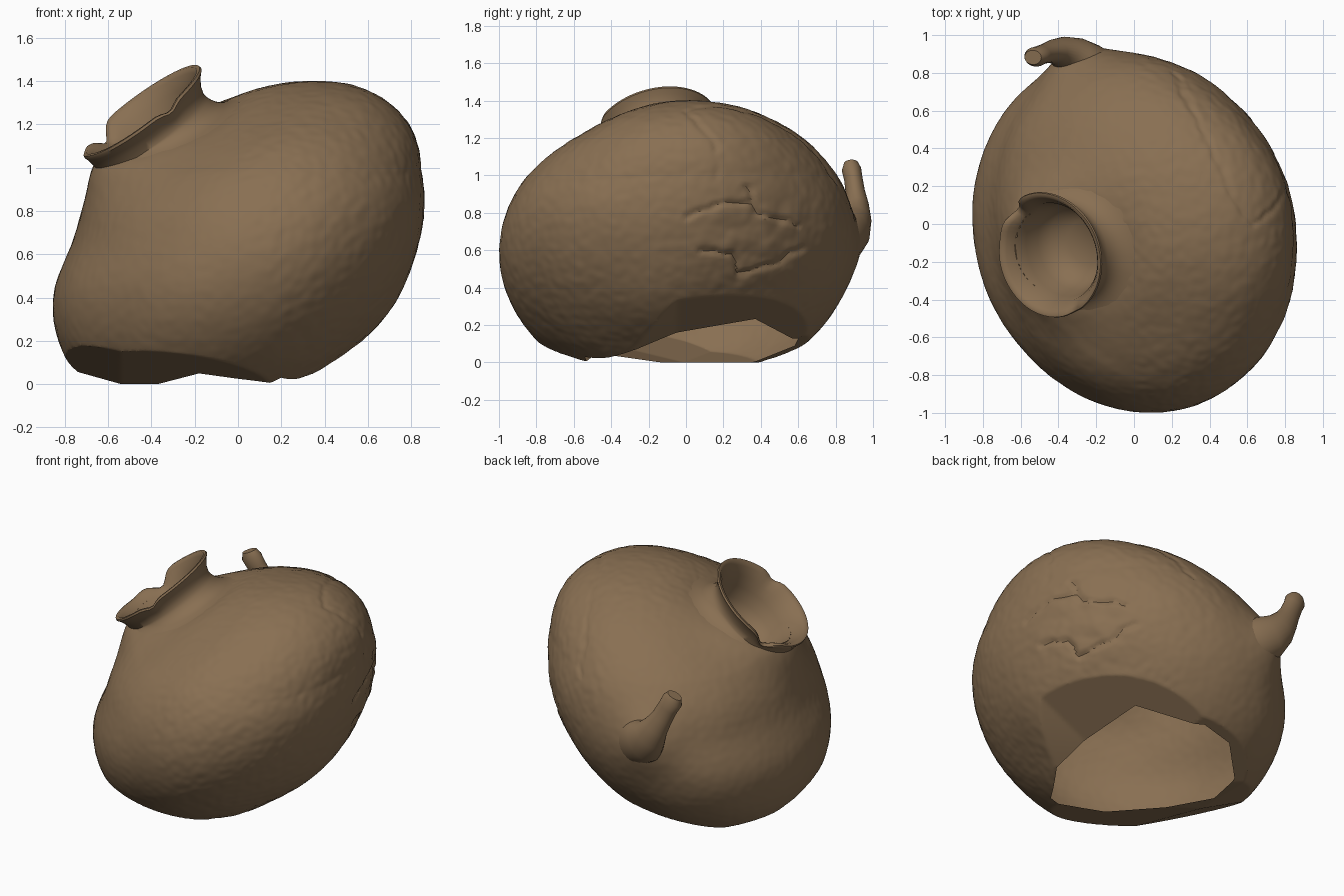
import bpy, bmesh, math
from mathutils import Vector, noise
from mathutils.bvhtree import BVHTree

if "Cube" in bpy.data.objects:
    bpy.data.objects.remove(bpy.data.objects["Cube"])

clay = bpy.data.materials.new("brown clay")
clay.diffuse_color = (0.25, 0.16, 0.085, 1)
clay.use_nodes = True
clay.node_tree.nodes["Principled BSDF"].inputs["Base Color"].default_value = clay.diffuse_color


def finish(bm, name, angle=35):
    me = bpy.data.meshes.new(name)
    bm.to_mesh(me)
    bm.free()
    ob = bpy.data.objects.new(name, me)
    bpy.context.collection.objects.link(ob)
    me.materials.append(clay)
    bpy.ops.object.select_all(action='DESELECT')
    ob.select_set(True)
    bpy.context.view_layer.objects.active = ob
    bpy.ops.object.shade_smooth_by_angle(angle=math.radians(angle))
    return ob


def loft(rings, name):
    bm = bmesh.new()
    loops = [[bm.verts.new(p) for p in r] for r in rings]
    n = len(loops[0])
    for a, b in zip(loops, loops[1:]):
        for i in range(n):
            j = (i + 1) % n
            bm.faces.new((a[i], a[j], b[j], b[i]))
    bm.faces.new(loops[-1])
    bmesh.ops.recalc_face_normals(bm, faces=bm.faces)
    return finish(bm, name, 50)


def floor_z(x, y):
    # broken underside: rises towards the back right, the front left and the left
    b = 0.59 * x + 0.81 * y
    side = min(1, max(0, 2 * (y + 0.55)))
    return (0.28 * max(0, b) + 0.33 * max(0, x) * side
            + 0.3 * max(0, -b - 0.33) + 0.28 * max(0, -x - 0.54))


def seg_dist(p, a, b):
    d = b - a
    t = max(0, min(1, (p - a).dot(d) / d.length_squared))
    return (p - a - d * t).length


def gauss(d, s):
    return math.exp(-(d / s) ** 2)


# neck frame
rim_c = Vector((-0.45, -0.165, 1.265))
axis = Vector((-0.59, -0.2, 0.78)).normalized()
u = (Vector((1, 0, 0)) - axis * axis.x).normalized()
w = axis.cross(u)

# cracks, drawn from above (xy) and from the right (yz)
top_cracks = [[(0.22, 0.8), (0.33, 0.55), (0.45, 0.3), (0.53, 0.12), (0.62, 0.0), (0.72, 0.07), (0.78, 0.16)]]
side_cracks = [[(0.0, 1.05), (0.2, 1.03), (0.32, 0.95), (0.38, 0.8), (0.6, 0.74)],
               [(0.07, 0.6), (0.25, 0.58), (0.28, 0.47), (0.45, 0.52), (0.62, 0.6)],
               [(0.0, 0.78), (0.2, 0.85), (0.36, 0.85)]]


def crack_depth(p):
    q, lines, depth = None, (), 0
    if p.z > 0.95 and p.x > 0.1:
        q, lines, depth = Vector((p.x, p.y)), top_cracks, 0.008
    elif p.x > 0.4:
        q, lines, depth = Vector((p.y, p.z)), side_cracks, 0.014
    if q:
        q += Vector((noise.noise(p * 14), noise.noise(p * 14 + Vector((9, 0, 0))))) * 0.02
    best = 0
    for line in lines:
        for a, b in zip(line, line[1:]):
            best = max(best, depth * max(0, 1 - seg_dist(q, Vector(a), Vector(b)) / 0.025))
    return best


# body: a tilted ellipsoid with worn surface
bm = bmesh.new()
bmesh.ops.create_icosphere(bm, subdivisions=7, radius=1)
centre = Vector((0, -0.045, 0.62))
for v in bm.verts:
    s = v.co.copy()
    p = Vector((0.86 * s.x,
                -0.093 * s.x + 0.949 * s.y,
                0.2326 * s.x + 0.0544 * s.y + 0.742 * s.z)) + centre
    p.x += 0.2 * max(0, p.z - 1.0)
    if p.x < 0:
        p.x *= 1 - 0.055 * gauss(p.z - 0.66, 0.17)
    # front of the top slopes away sooner
    if p.y < 0:
        p.z -= 0.04 * gauss(p.y + 0.6, 0.3) * min(1, max(0, (p.z - 0.75) / 0.3))
    out = (p - centre).normalized()
    rough = 0.003 if p.x + p.z * 0.3 > 0.3 else 0.0015
    bump = rough * noise.noise(p * 22) + 0.004 * noise.noise(p * 4)
    if p.x > 0.4:
        d = ((p.y - 0.38) / 0.3) ** 2 + ((p.z - 0.68) / 0.25) ** 2
        bump += 0.015 * math.exp(-d) * noise.noise(p * 9)
    # swellings at the upper right, lower right and under the handle
    bump += 0.025 * gauss((p - Vector((0.66, 0.25, 1.13))).length, 0.35)
    bump += 0.025 * gauss((p - Vector((0.69, -0.1, 0.33))).length, 0.25)
    bump += 0.07 * gauss((p - Vector((-0.31, 0.84, 0.67))).length, 0.17)
    # shoulder rises to the neck on the left and dips on the right
    r = p - rim_c
    h = r.dot(axis)
    if h > -0.6:
        radial = r - axis * h
        left = 0.5 - 0.5 * radial.dot(u) / max(radial.length, 1e-6)
        p += axis * ((0.11 * left - 0.03) * gauss(max(0, radial.length - 0.3), 0.14))
    p += out * (bump - crack_depth(p))
    p.z = max(p.z, floor_z(p.x, p.y))
    v.co = p
body_tree = BVHTree.FromBMesh(bm)

# open hole in the underside, cut along straight broken edges
hole = [Vector(c) for c in ((0.30, 0.37), (-0.05, 0.60), (-0.26, 0.58), (-0.47, 0.38),
                            (-0.52, 0.13), (-0.18, -0.48), (0.20, -0.54), (0.37, -0.28))]
sides = []
for a, b in zip(hole, hole[1:] + hole[:1]):
    d = (b - a).normalized()
    sides.append((a, Vector((d.y, -d.x))))


def low(f):
    c = f.calc_center_median()
    return c.z < floor_z(c.x, c.y) + 0.06


for a, nrm in sides:
    fs = [f for f in bm.faces if low(f)]
    geom = fs + list({e for f in fs for e in f.edges}) + list({v for f in fs for v in f.verts})
    bmesh.ops.bisect_plane(bm, geom=geom, dist=1e-5,
                           plane_co=(a.x, a.y, 0), plane_no=(nrm.x, nrm.y, 0))
gone = []
for f in bm.faces:
    c = f.calc_center_median()
    r = c - rim_c
    h = r.dot(axis)
    in_neck = h > -0.35 and (r - axis * h).length < 0.27
    in_hole = low(f) and all((c.xy - a).dot(nrm) < 0 for a, nrm in sides)
    if in_neck or in_hole:
        gone.append(f)
bmesh.ops.delete(bm, geom=gone, context='FACES')
finish(bm, "pot_body", 30)

# neck: collar eased onto the shoulder outside, funnel inside, with a chipped rim
profile = [(0.275, 0.115), (0.288, 0.075), (0.315, 0.035), (0.338, 0.012), (0.335, 0.0),
           (0.318, 0.0), (0.30, 0.02), (0.268, 0.07), (0.25, 0.14), (0.232, 0.22),
           (0.20, 0.29), (0.12, 0.34)]
N, EASE = 72, 8
rings = [[] for _ in range(len(profile) + EASE)]
for i in range(N):
    t = math.tau * i / N
    deg = math.degrees(t)
    radial = u * math.cos(t) + w * math.sin(t)
    left = max(0, -math.cos(t)) ** 1.5
    chip = (0.07 * gauss(deg - 142, 11) + 0.025 * gauss(deg - 298, 8)
            + 0.015 * gauss(deg - 172, 20))
    col = []
    for k, (r, d) in enumerate(profile):
        fade = max(0, 1 - d / 0.11)
        if k < 3:
            r += (0.335 - r) * left * 0.8
        r *= 1 + 0.01 * math.sin(3 * t + 1) + 0.02 * left
        col.append((r - 0.3 * chip * fade, d + chip * fade))
    end_r = 0.42
    hit = body_tree.ray_cast(rim_c + radial * end_r + axis * 0.3, -axis)[0]
    end_d = -(hit - rim_c).dot(axis) + 0.003
    hit = body_tree.ray_cast(rim_c + radial * 0.31 + axis * 0.3, -axis)[0]
    mid_d = max(-(hit - rim_c).dot(axis), 0.12)
    r0, d0 = col[0]
    ease = []
    for k in range(EASE):
        q = k / EASE
        ease.append((end_r * (1 - q) ** 2 + 2 * q * (1 - q) * (r0 + 0.01) + r0 * q * q,
                     end_d * (1 - q) ** 2 + 2 * q * (1 - q) * mid_d + d0 * q * q))
    for ring, (r, d) in zip(rings, ease + col):
        ring.append(rim_c + radial * r - axis * d)
loft(rings, "neck")

# broken handle stub on the back
path = [(-0.14, 0.80, 0.62, 0.11), (-0.24, 0.84, 0.665, 0.13), (-0.32, 0.885, 0.71, 0.118),
        (-0.375, 0.91, 0.77, 0.092), (-0.42, 0.915, 0.84, 0.070), (-0.46, 0.905, 0.91, 0.058),
        (-0.495, 0.895, 0.98, 0.055), (-0.52, 0.885, 1.03, 0.058), (-0.535, 0.882, 1.065, 0.042)]
pts = [Vector(p[:3]) for p in path]
rings = []
for k, p in enumerate(pts):
    t = (pts[min(k + 1, len(pts) - 1)] - pts[max(k - 1, 0)]).normalized()
    e1 = t.cross(Vector((0, 1, 0))).normalized()
    e2 = t.cross(e1)
    r = path[k][3]
    rings.append([p + e1 * (r * 1.15 * math.cos(a)) + e2 * (r * 0.9 * math.sin(a))
                  for a in (math.tau * i / 28 for i in range(28))])
loft(rings, "handle_stub")
